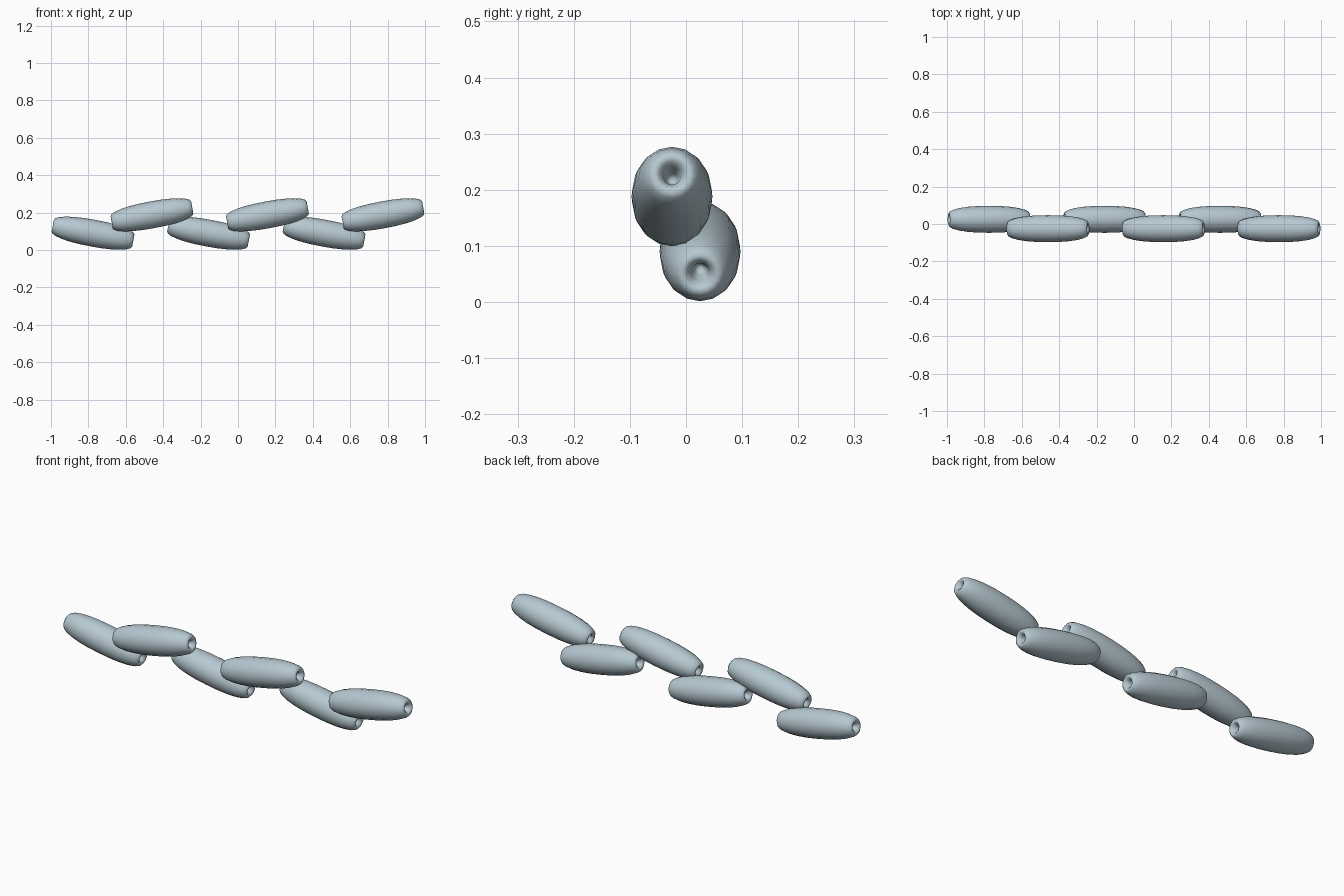
import bpy
import bmesh
from math import radians, cos, sin, tau

cube = bpy.data.objects.get("Cube")
if cube:
    bpy.data.objects.remove(cube, do_unlink=True)

# Single pale blue-grey material
colour = (0.47, 0.58, 0.64, 1)
mat = bpy.data.materials.new("pale_blue_grey")
mat.use_nodes = True
mat.diffuse_color = colour
mat.node_tree.nodes["Principled BSDF"].inputs["Base Color"].default_value = colour

# Half profile (distance along axis, radius), from the middle to the sunken end
HALF = [(0.0, 0.072), (0.06, 0.071), (0.115, 0.067), (0.16, 0.0605),
        (0.195, 0.051), (0.213, 0.042), (0.219, 0.033), (0.215, 0.024),
        (0.2, 0.016), (0.17, 0.011)]
SIDES = 16


def bead_mesh():
    """Lathe the mirrored profile about the x axis, closing each dimple at a pole."""
    bm = bmesh.new()
    profile = [(-x, r) for x, r in reversed(HALF[1:])] + HALF
    rings = [[bm.verts.new((x, r * cos(tau * i / SIDES), r * sin(tau * i / SIDES)))
              for i in range(SIDES)] for x, r in profile]
    for a, b in zip(rings, rings[1:]):
        for i in range(SIDES):
            j = (i + 1) % SIDES
            bm.faces.new((a[i], a[j], b[j], b[i]))
    for ring, side in ((rings[0], -1), (rings[-1], 1)):
        pole = bm.verts.new((side * 0.15, 0, 0))
        for i in range(SIDES):
            bm.faces.new((ring[i], ring[(i + 1) % SIDES], pole))
    bmesh.ops.recalc_face_normals(bm, faces=bm.faces)
    for face in bm.faces:
        face.smooth = True
    mesh = bpy.data.meshes.new("bead")
    bm.to_mesh(mesh)
    bm.free()
    mesh.materials.append(mat)
    return mesh


# Two interleaved rows of beads, tilted opposite ways
mesh = bead_mesh()
ROWS = [("lower_bead", -0.775, 0.025, 0.09, 10.5),
        ("upper_bead", -0.46, -0.025, 0.188, -10.5)]
for name, x, y, z, tilt in ROWS:
    for n in range(3):
        bead = bpy.data.objects.new(f"{name}_{n + 1}", mesh)
        bead.location = (x + n * 0.6175, y, z)
        bead.rotation_euler.y = radians(tilt)
        bpy.context.collection.objects.link(bead)
